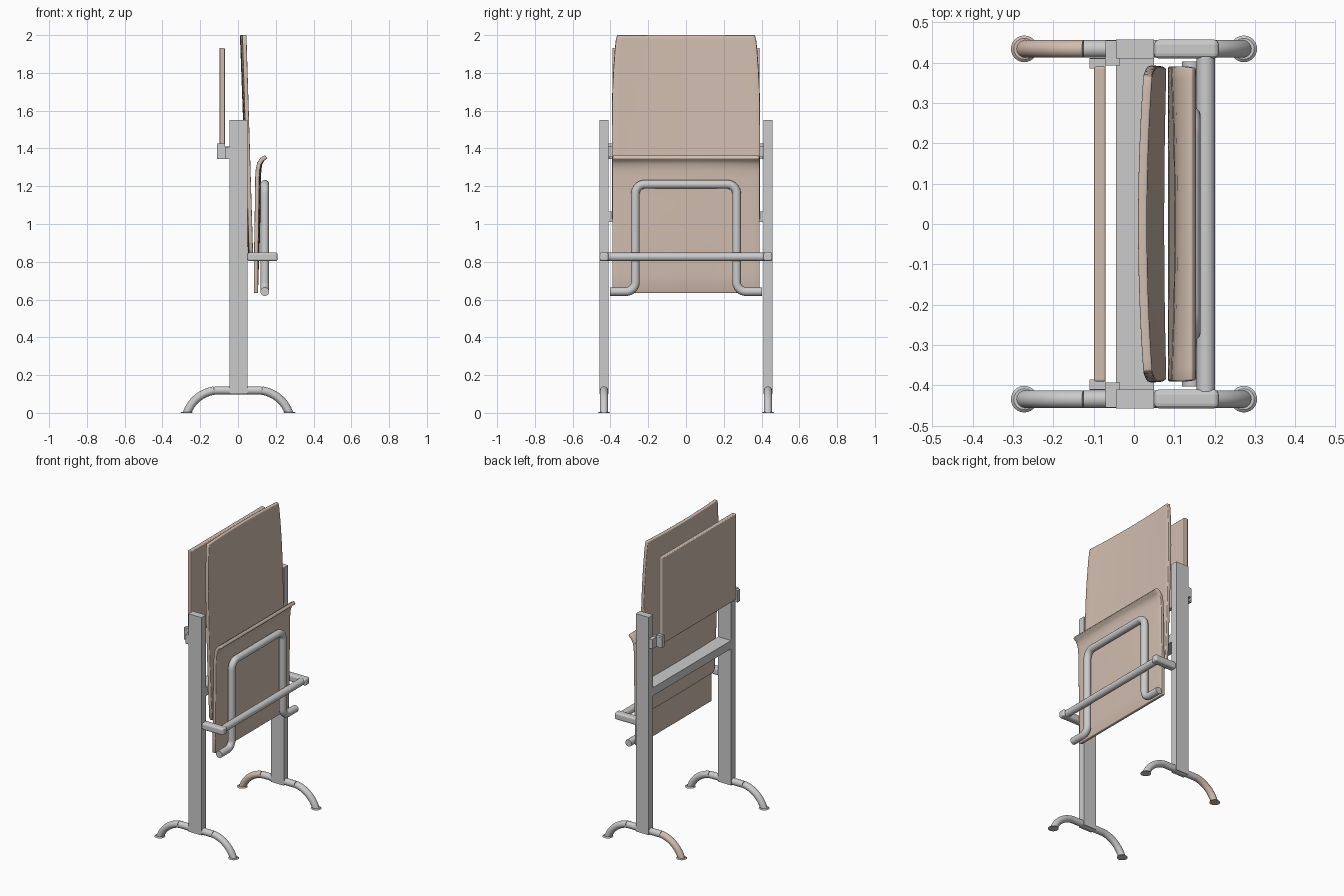
import bpy, bmesh, math
from mathutils import Vector

if "Cube" in bpy.data.objects:
    bpy.data.objects.remove(bpy.data.objects["Cube"])

wood = bpy.data.materials.new("wood")
wood.diffuse_color = (0.64, 0.51, 0.43, 1)
wood.use_nodes = True
wood.node_tree.nodes["Principled BSDF"].inputs["Base Color"].default_value = wood.diffuse_color


def finish(name, bm, mat=None, smooth=False):
    bmesh.ops.recalc_face_normals(bm, faces=bm.faces)
    me = bpy.data.meshes.new(name)
    bm.to_mesh(me)
    bm.free()
    ob = bpy.data.objects.new(name, me)
    bpy.context.collection.objects.link(ob)
    if mat:
        me.materials.append(mat)
    if smooth:
        bpy.ops.object.select_all(action='DESELECT')
        bpy.context.view_layer.objects.active = ob
        ob.select_set(True)
        bpy.ops.object.shade_smooth_by_angle(angle=math.radians(40))
    return ob


def box(name, x, y, z, mat=None, bevel=0):
    bm = bmesh.new()
    bmesh.ops.create_cube(bm, size=1)
    for v in bm.verts:
        v.co = [(a + b) / 2 + c * (b - a) for (a, b), c in zip((x, y, z), v.co)]
    ob = finish(name, bm, mat)
    if bevel:
        m = ob.modifiers.new("bevel", 'BEVEL')
        m.width, m.segments = bevel, 3
    return ob


def tube(name, pts, normal, r, mat=None, sides=20):
    # sweep a circle along a planar path, cut flat at the floor
    pts = [Vector(p) for p in pts]
    n = Vector(normal)
    bm = bmesh.new()
    rings = []
    for i, p in enumerate(pts):
        t = (pts[min(i + 1, len(pts) - 1)] - pts[max(i - 1, 0)]).normalized()
        b = t.cross(n)
        ring = []
        for k in range(sides):
            a = 2 * math.pi * k / sides
            co = p + r * (math.cos(a) * n + math.sin(a) * b)
            co.z = max(co.z, 0)
            ring.append(bm.verts.new(co))
        rings.append(ring)
    for q, s in zip(rings, rings[1:]):
        for k in range(sides):
            j = (k + 1) % sides
            bm.faces.new((q[k], q[j], s[j], s[k]))
    bm.faces.new(rings[0])
    bm.faces.new(rings[-1])
    return finish(name, bm, mat, True)


def fillet(pts, r, steps=8):
    # round the right-angled corners of a path
    pts = [Vector(p) for p in pts]
    out = [pts[0]]
    for a, p, c in zip(pts, pts[1:], pts[2:]):
        u, w = (a - p).normalized(), (c - p).normalized()
        o = p + r * (u + w)
        for i in range(steps + 1):
            t = math.pi / 2 * i / steps
            out.append(o - r * w * math.cos(t) - r * u * math.sin(t))
    return out + [pts[-1]]


def panel(name, rows, thick, cols=24):
    # rows: (x at the sides, z, bow at the middle, half width)
    bm = bmesh.new()
    grid = []
    for x, z, bow, h in rows:
        ts = [2 * i / cols - 1 for i in range(cols + 1)]
        grid.append([bm.verts.new((x + bow * (1 - t * t), t * h, z)) for t in ts])
    for a, b in zip(grid, grid[1:]):
        for i in range(cols):
            bm.faces.new((a[i], a[i + 1], b[i + 1], b[i]))
    ob = finish(name, bm, wood, True)
    m = ob.modifiers.new("thickness", 'SOLIDIFY')
    m.thickness, m.offset, m.use_even_offset = thick, 0, True
    m = ob.modifiers.new("soft_edge", 'BEVEL')
    m.width, m.segments, m.limit_method = 0.004, 2, 'ANGLE'
    m.angle_limit = math.radians(50)
    return ob


# side frames
for s, side in ((-1, "front"), (1, "back")):
    def ys(a, b):
        return tuple(sorted((s * a, s * b)))
    box(side + "_post", (-0.045, 0.05), ys(0.41, 0.457), (0.1, 1.55))
    box(side + "_bar_arm", (0.05, 0.21), ys(0.41, 0.457), (0.803, 0.85), bevel=0.012)
    # table bracket
    box(side + "_bracket_plate", (-0.11, -0.035), ys(0.393, 0.411), (1.355, 1.41))
    box(side + "_bracket_clip", (-0.11, -0.07), ys(0.385, 0.41), (1.345, 1.425))
    box(side + "_bracket_mount", (-0.07, -0.045), ys(0.405, 0.455), (1.345, 1.408))
    # curved feet with flared pads
    y = s * 0.434
    cx, cz, r = 0.1, -0.06, 0.18
    a0, a1 = math.acos(0.025 / r), math.asin(0.06 / r)
    arc = [a0 + (a1 - 0.02 - a0) * i / 14 for i in range(15)]
    for d, end in ((-1, "left"), (1, "right")):
        pts = [(d * (cx + r * math.cos(a)), y, cz + r * math.sin(a)) for a in arc]
        m = wood if (s, d) == (1, -1) else None
        tube(f"{side}_{end}_foot", pts, (0, 1, 0), 0.022, m)
        bm = bmesh.new()
        bmesh.ops.create_cone(bm, cap_ends=True, segments=24, radius1=0.033,
                              radius2=0.026, depth=0.006)
        bmesh.ops.translate(bm, verts=bm.verts, vec=(d * 0.272, y, 0.003))
        finish(f"{side}_{end}_foot_pad", bm, m, True)
    stub = [(0.125 * i / 6, y, cz + r * math.sin(a0)) for i in range(-6, 7)]
    tube(side + "_foot_joint", stub, (0, 1, 0), 0.022)

# cross members
box("cross_beam", (-0.045, 0.05), (-0.411, 0.411), (1.01, 1.065))
tube("front_rail", [(0.178, -0.415, 0.826), (0.178, 0.415, 0.826)], (1, 0, 0), 0.023)

# folded table top
box("table_top", (-0.099, -0.07), (-0.39, 0.39), (1.36, 1.932), wood, 0.005)

# bowed backrest
rows = []
for z, h in ((0.84, 0.375), (0.86, 0.387), (1.0, 0.39), (1.25, 0.392), (1.5, 0.392),
             (1.7, 0.39), (1.82, 0.384), (1.92, 0.377), (1.975, 0.371), (2.0, 0.364)):
    t = (z - 0.84) / 1.16
    rows.append((0.069 - 0.035 * t, z, -0.005 - 0.008 * t, h))
panel("backrest", rows, 0.022)

# folded seat with curled lip
panel("seat", [(0.095, 0.635, 0.0, 0.39), (0.095, 0.74, 0.003, 0.39),
               (0.096, 0.85, 0.007, 0.39), (0.1, 1.1, 0.009, 0.39),
               (0.102, 1.25, 0.009, 0.39), (0.105, 1.29, 0.008, 0.39),
               (0.112, 1.32, 0.006, 0.39), (0.126, 1.342, 0.003, 0.39),
               (0.149, 1.356, 0.0, 0.387)], 0.022)

# folded leg hoop
hoop = [(0.142, y, z) for y, z in ((-0.402, 0.642), (-0.268, 0.642), (-0.268, 1.21),
                                   (0.268, 1.21), (0.268, 0.642), (0.402, 0.642))]
tube("leg_hoop", fillet(hoop, 0.05), (1, 0, 0), 0.023)
